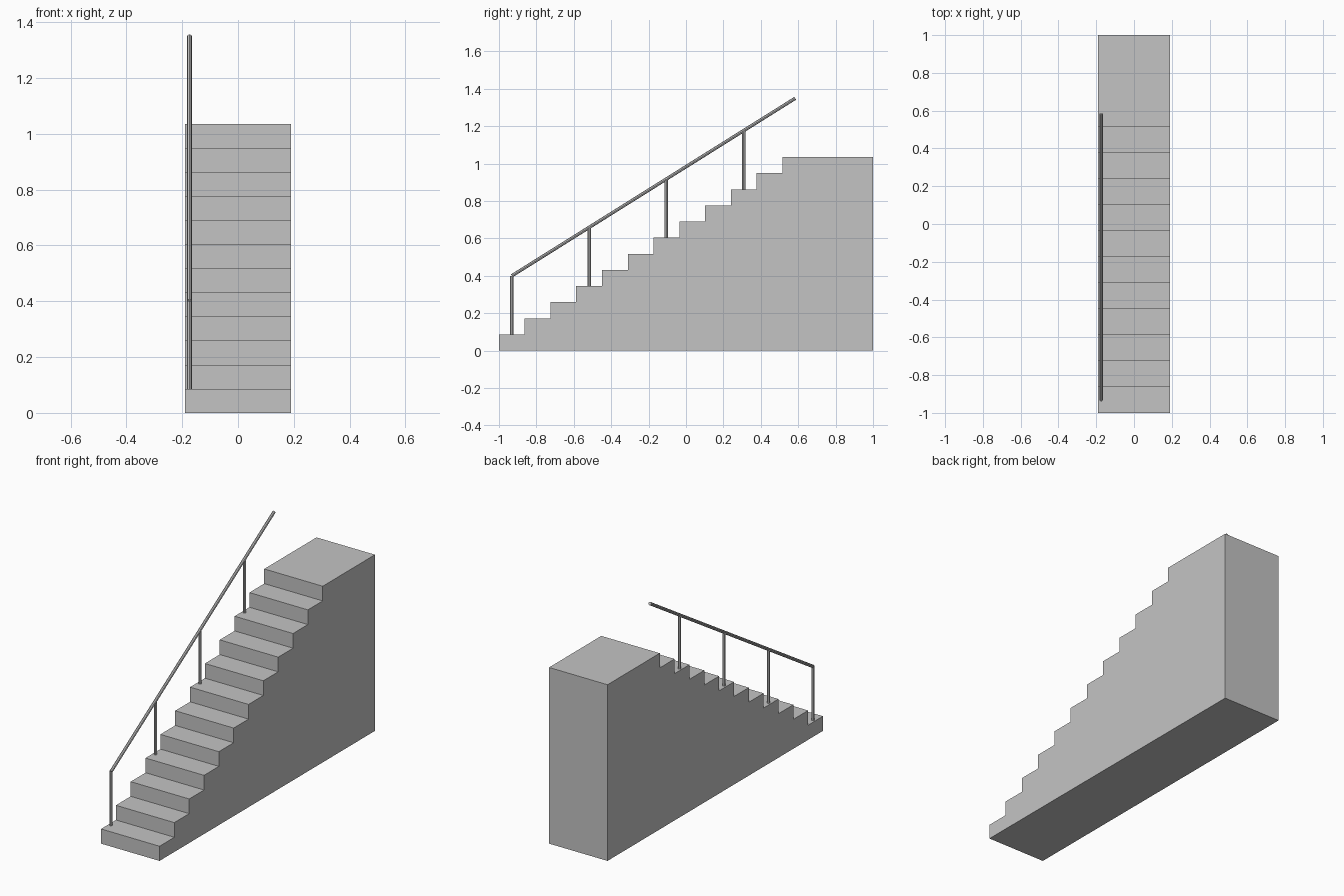
import bpy, bmesh
from mathutils import Vector

cube = bpy.data.objects.get("Cube")
if cube:
    bpy.data.objects.remove(cube, do_unlink=True)

STEPS = 12
RISER = 1.035 / STEPS
TREAD = 1.515 / (STEPS - 1)
HALF_WIDTH = 0.19
RAIL_X = -0.174
RADIUS = 0.009
POST_HEIGHT = 0.314

grey = bpy.data.materials.new("concrete grey")
grey.use_nodes = True
colour = (0.55, 0.55, 0.55, 1)
grey.diffuse_color = colour
grey.node_tree.nodes["Principled BSDF"].inputs["Base Color"].default_value = colour


def finish(name, bm):
    """Turn a bmesh into a named, coloured object."""
    bmesh.ops.recalc_face_normals(bm, faces=bm.faces)
    mesh = bpy.data.meshes.new(name)
    bm.to_mesh(mesh)
    bm.free()
    mesh.materials.append(grey)
    obj = bpy.data.objects.new(name, mesh)
    bpy.context.collection.objects.link(obj)
    return obj


def bar(name, start, end):
    """Eight-sided bar between two points."""
    axis = end - start
    bm = bmesh.new()
    bmesh.ops.create_cone(bm, cap_ends=True, segments=8, radius1=RADIUS,
                          radius2=RADIUS, depth=axis.length)
    obj = finish(name, bm)
    obj.location = (start + end) / 2
    obj.rotation_euler = axis.to_track_quat("Z", "X").to_euler()
    return obj


# Solid staircase: stepped side profile extruded across the width
profile = [(-1, 0)]
for i in range(STEPS):
    y = -1 + i * TREAD
    profile += [(y, i * RISER), (y, (i + 1) * RISER)]
profile = profile[1:] + [(1, STEPS * RISER), (1, 0)]
bm = bmesh.new()
side = bm.faces.new([bm.verts.new((-HALF_WIDTH, y, z)) for y, z in profile])
result = bmesh.ops.extrude_face_region(bm, geom=[side], use_keep_orig=True)
moved = [v for v in result["geom"] if isinstance(v, bmesh.types.BMVert)]
bmesh.ops.translate(bm, verts=moved, vec=(2 * HALF_WIDTH, 0, 0))
finish("staircase", bm)


# Posts stand in the middle of every third tread
def tread_centre(i):
    return Vector((RAIL_X, -1 + (i + 0.5) * TREAD, (i + 1) * RISER))


up = Vector((0, 0, POST_HEIGHT))
for n, i in enumerate(range(0, STEPS - 1, 3)):
    foot = tread_centre(i)
    bar(f"railing_post_{n + 1}", foot, foot + up)

# Handrail follows the pitch of the stairs
bar("handrail", tread_centre(0) + up, tread_centre(STEPS - 1) + up)
